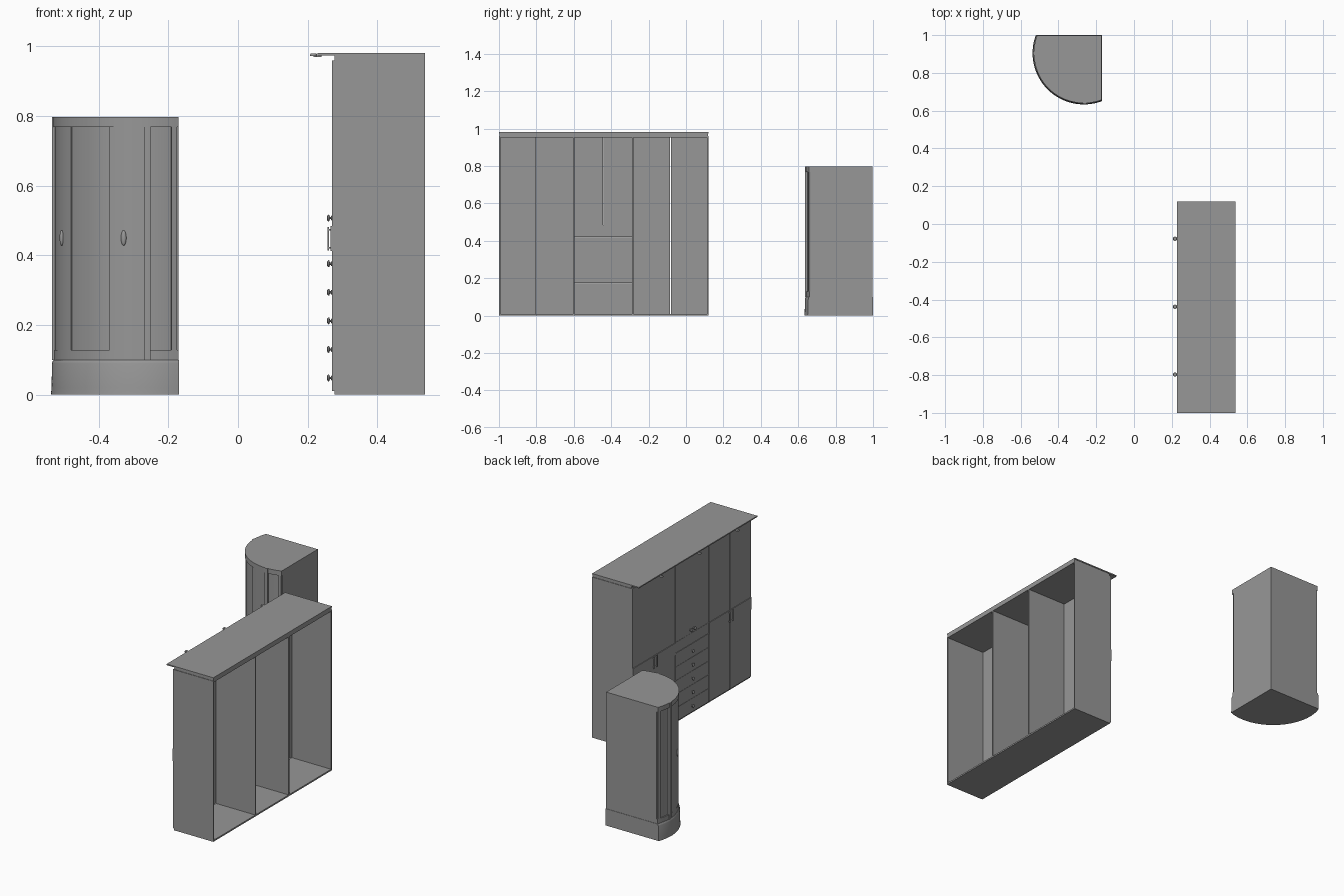
import bpy, bmesh, math
from mathutils import Matrix

if "Cube" in bpy.data.objects:
    bpy.data.objects.remove(bpy.data.objects["Cube"])

GREY = bpy.data.materials.new("dark_grey")
GREY.diffuse_color = (0.31, 0.31, 0.31, 1)
GREY.use_nodes = True
GREY.node_tree.nodes["Principled BSDF"].inputs["Base Color"].default_value = GREY.diffuse_color


def finish(name, bm, smooth=False):
    bmesh.ops.recalc_face_normals(bm, faces=bm.faces)
    me = bpy.data.meshes.new(name)
    bm.to_mesh(me)
    bm.free()
    me.materials.append(GREY)
    ob = bpy.data.objects.new(name, me)
    bpy.context.collection.objects.link(ob)
    if smooth:
        bpy.context.view_layer.objects.active = ob
        ob.select_set(True)
        bpy.ops.object.shade_smooth_by_angle(angle=math.radians(35))
        ob.select_set(False)
    return ob


def box(name, x0, x1, y0, y1, z0, z1):
    bm = bmesh.new()
    m = Matrix.Translation(((x0 + x1) / 2, (y0 + y1) / 2, (z0 + z1) / 2)) \
        @ Matrix.Diagonal((x1 - x0, y1 - y0, z1 - z0, 1))
    bmesh.ops.create_cube(bm, size=1, matrix=m)
    return finish(name, bm)


def lathe_x(name, x, y, z, profile, n=16):
    # Rings of (distance towards -x, radius) around an axis along x
    bm = bmesh.new()
    rings = [[bm.verts.new((x - d, y + r * math.cos(2 * math.pi * i / n),
                            z + r * math.sin(2 * math.pi * i / n))) for i in range(n)]
             for d, r in profile]
    for a, b in zip(rings, rings[1:]):
        for i in range(n):
            bm.faces.new((a[i], a[(i + 1) % n], b[(i + 1) % n], b[i]))
    bm.faces.new(rings[0])
    bm.faces.new(rings[-1])
    return finish(name, bm, True)


# ---------- wardrobe: faces -x, open at the back ----------
BACK, CARC, DOOR = 0.537, 0.277, 0.270
Y0, Y1, P1, P2, T = -1.0, 0.12, -0.6, -0.285, 0.007
box("wardrobe_bottom", CARC, BACK, Y0, Y1, 0, 0.009)
box("wardrobe_top", CARC, BACK, Y0, Y1, 0.953, 0.96)
for name, a, b in (("side_left", Y0, Y0 + T), ("partition_left", P1 - T / 2, P1 + T / 2),
                   ("partition_right", P2 - T / 2, P2 + T / 2), ("side_right", Y1 - T, Y1)):
    box("wardrobe_" + name, CARC, BACK, a, b, 0.009, 0.953)
# crown
box("crown_riser", CARC, BACK, Y0 + 0.003, Y1 - 0.003, 0.96, 0.974)
box("crown_slab", 0.228, BACK, Y0, Y1, 0.974, 0.981)

# side bays: full doors, raised band and paired pull handles
G = 0.0015
for bay, a, seam, b in (("left", Y0, -0.8, P1), ("right", P2, -0.083, Y1)):
    box(bay + "_door_a", DOOR, CARC, a + G, seam - G, 0.010, 0.96)
    box(bay + "_door_b", DOOR, CARC, seam + G, b - G, 0.010, 0.96)
    box(bay + "_band_a", 0.266, DOOR, a + G, seam - G, 0.412, 0.484)
    box(bay + "_band_b", 0.266, DOOR, seam + G, b - G, 0.412, 0.484)
    for s in (-1, 1):
        y = seam + s * 0.015
        box(bay + "_pull_bar", 0.2575, 0.261, y - 0.003, y + 0.003, 0.414, 0.482)
        for z in (0.42, 0.472):
            box(bay + "_pull_foot", 0.261, 0.266, y - 0.002, y + 0.002, z, z + 0.004)

# middle bay: two upper doors, a plain rail and five drawers
MID = -0.4425
KNOB = [(0, 0.007), (0.002, 0.007), (0.003, 0.003), (0.006, 0.003), (0.008, 0.009),
        (0.011, 0.010), (0.014, 0.006), (0.015, 0.002)]
for s in (-1, 1):
    lo, hi = sorted((MID + s * G, (P1 + G if s < 0 else P2 - G)))
    box("upper_door", DOOR, CARC, lo, hi, 0.485, 0.96)
    lathe_x("upper_door_knob", DOOR, MID + s * 0.016, 0.507, KNOB)
box("middle_rail", DOOR, CARC, P1 + G, P2 - G, 0.421, 0.484)
for i in range(5):
    z = 0.010 + i * 0.082
    box("drawer_front", DOOR, CARC, P1 + G, P2 - G, z, z + 0.0805)
    lathe_x("drawer_knob", DOOR, MID, z + 0.038, KNOB)

# crown spotlights
for y in (-0.797, -0.438, -0.078):
    bm = bmesh.new()
    bmesh.ops.create_cone(bm, cap_ends=True, segments=20, radius1=0.011, radius2=0.009,
                          depth=0.007, matrix=Matrix.Translation((0.217, y, 0.9755)))
    finish("spotlight", bm, True)
    box("spotlight_arm", 0.217, 0.24, y - 0.003, y + 0.003, 0.970, 0.974)

# ---------- corner shower cabin ----------
CX, CY, XR, YB = -0.265, 0.905, -0.169, 1.0


def plan(r, inset, n=48):
    # Round front between the two walls, closed by the wall corner
    xr, yb = XR - inset, YB - inset
    a0 = math.pi - math.asin((yb - CY) / r)
    a1 = 2 * math.pi - math.acos((xr - CX) / r)
    pts = [(CX + r * math.cos(a0 + (a1 - a0) * i / n),
            CY + r * math.sin(a0 + (a1 - a0) * i / n)) for i in range(n + 1)]
    return pts + [(xr, yb)]


def loft(name, levels, inset=0.0):
    bm = bmesh.new()
    rings = [[bm.verts.new((x, y, z)) for x, y in plan(r, inset)] for z, r in levels]
    n = len(rings[0])
    for a, b in zip(rings, rings[1:]):
        for i in range(n):
            bm.faces.new((a[i], a[(i + 1) % n], b[(i + 1) % n], b[i]))
    bm.faces.new(rings[0])
    bm.faces.new(rings[-1])
    return finish(name, bm, True)


def arc_panel(name, d0, d1, r0, r1, z0, z1):
    # Curved slab between two angles in degrees
    bm = bmesh.new()
    n = max(2, int((d1 - d0) / 3))
    rows = []
    for i in range(n + 1):
        a = math.radians(d0 + (d1 - d0) * i / n)
        rows.append([bm.verts.new((CX + r * math.cos(a), CY + r * math.sin(a), z))
                     for r, z in ((r0, z0), (r1, z0), (r1, z1), (r0, z1))])
    for a, b in zip(rows, rows[1:]):
        for k in range(4):
            bm.faces.new((a[k], a[(k + 1) % 4], b[(k + 1) % 4], b[k]))
    bm.faces.new(rows[0])
    bm.faces.new(rows[-1])
    return finish(name, bm, True)


loft("shower_tray", [(0, 0.272), (0.02, 0.2705), (0.09, 0.269), (0.097, 0.267), (0.1, 0.264)])
loft("lower_rail", [(0.1, 0.262), (0.128, 0.262)], 0.002)
loft("cabin_glass", [(0.128, 0.256), (0.768, 0.256)], 0.002)
loft("upper_rail", [(0.768, 0.265), (0.797, 0.265)], 0.002)
# posts beside the fixed panels, and at the walls
for d in (180, 271):
    arc_panel("post", d - 2, d + 2, 0.25, 0.269, 0.1, 0.797)
for d0, d1 in ((160, 163.5), (286.5, 290)):
    arc_panel("wall_post", d0, d1, 0.25, 0.263, 0.128, 0.768)
# sliding doors over the inner glass
arc_panel("sliding_door_left", 182, 214.5, 0.25, 0.261, 0.128, 0.768)
arc_panel("sliding_door_right", 246.5, 269, 0.25, 0.261, 0.128, 0.768)
# oval handles
for d in (203, 256):
    a = math.radians(d)
    m = Matrix.Translation((CX + 0.262 * math.cos(a), CY + 0.262 * math.sin(a), 0.45)) \
        @ Matrix.Rotation(a, 4, 'Z') @ Matrix.Diagonal((0.006, 0.008, 0.022, 1))
    bm = bmesh.new()
    bmesh.ops.create_uvsphere(bm, u_segments=16, v_segments=10, radius=1, matrix=m)
    finish("shower_handle", bm, True)
